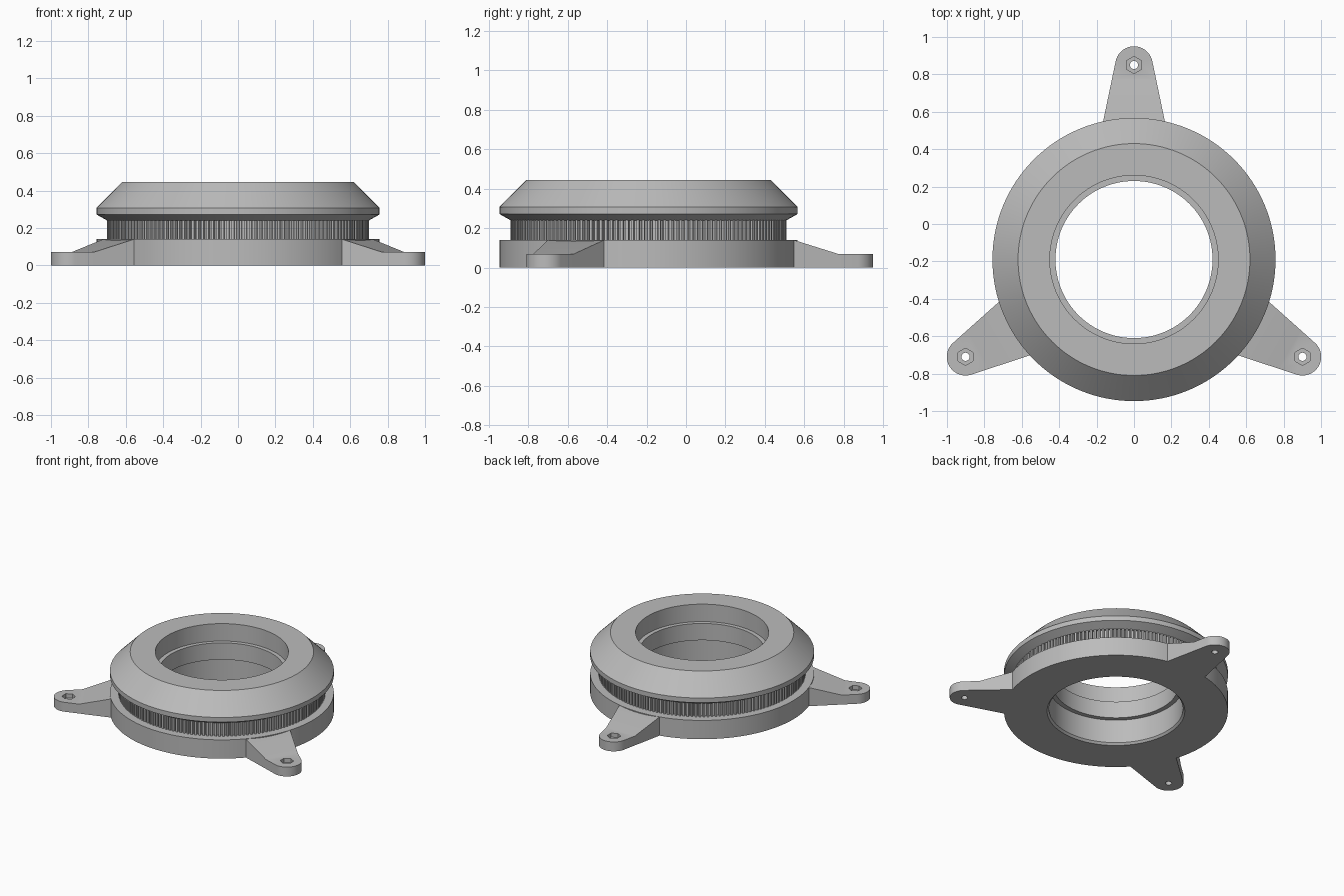
import bpy, bmesh
from math import sin, cos, pi, radians
from mathutils import Matrix

CY = -0.19          # centre of the rings in y
SEG = 128
TEETH = 160

cube = bpy.data.objects.get("Cube")
if cube:
    bpy.data.objects.remove(cube, do_unlink=True)

grey = bpy.data.materials.new("plain grey")
grey.use_nodes = True
colour = (0.5, 0.5, 0.5, 1)
grey.diffuse_color = colour
grey.node_tree.nodes["Principled BSDF"].inputs["Base Color"].default_value = colour


def finish(bm, name, smooth=True):
    bmesh.ops.recalc_face_normals(bm, faces=bm.faces)
    mesh = bpy.data.meshes.new(name)
    bm.to_mesh(mesh)
    bm.free()
    mesh.materials.append(grey)
    ob = bpy.data.objects.new(name, mesh)
    bpy.context.collection.objects.link(ob)
    if smooth:
        shade(ob)
    return ob


def shade(ob):
    bpy.ops.object.select_all(action='DESELECT')
    ob.select_set(True)
    bpy.context.view_layer.objects.active = ob
    bpy.ops.object.shade_smooth_by_angle(angle=radians(25))


def lathe(name, profile):
    """Revolve a closed (radius, height) profile round the ring axis."""
    bm = bmesh.new()
    loops = [[bm.verts.new((r * cos(a), CY + r * sin(a), z)) for r, z in profile]
             for a in (2 * pi * i / SEG for i in range(SEG))]
    n = len(profile)
    for i in range(SEG):
        a, b = loops[i], loops[(i + 1) % SEG]
        for j in range(n):
            k = (j + 1) % n
            bm.faces.new((a[j], b[j], b[k], a[k]))
    return finish(bm, name)


# Base ring, collar and bevelled top, with the stepped bore
lathe("ring_body", [
    (0.466, 0), (0.757, 0), (0.757, 0.14), (0.68, 0.14), (0.68, 0.24),
    (0.70, 0.24), (0.757, 0.272), (0.757, 0.307), (0.62, 0.445), (0.45, 0.445),
    (0.45, 0.315), (0.42, 0.315), (0.42, 0.19), (0.453, 0.19), (0.453, 0.015)])

# Vertical grip teeth round the collar
bm = bmesh.new()
pitch = 2 * pi / TEETH
for i in range(TEETH):
    sides = []
    for z in (0.139, 0.241):
        sides.append([bm.verts.new((r * cos(a), CY + r * sin(a), z))
                      for r, a in ((0.675, pitch * (i - 0.36)), (0.70, pitch * (i - 0.24)),
                                   (0.70, pitch * (i + 0.24)), (0.675, pitch * (i + 0.36)))])
    low, high = sides
    bm.faces.new(low)
    bm.faces.new(high)
    for j in range(4):
        k = (j + 1) % 4
        bm.faces.new((low[j], low[k], high[k], high[j]))
finish(bm, "grip_teeth", smooth=False)

# Mounting lug along +y: sloped web, then a flat rounded tip
TIP, TIP_R, THICK = 1.04, 0.1, 0.07
web = [(0.70, 0.173, 0.139), (0.739, 0.165, 0.139), (0.96, 0.119, THICK)]
arc = [radians(78 - 156 * i / 24) for i in range(25)]
outline = [(w, s, z) for s, w, z in web]
outline += [(TIP_R * sin(a), TIP + TIP_R * cos(a), THICK)
            for a in (radians(102 - 204 * i / 32) for i in range(33))
            if abs(a) <= radians(78.5)]
outline += [(-w, s, z) for s, w, z in reversed(web)]

bm = bmesh.new()
top = [bm.verts.new(p) for p in outline]
low = [bm.verts.new((x, y, 0)) for x, y, z in outline]
n = len(top)
bm.faces.new(low)
bm.faces.new((top[0], top[1], top[-2], top[-1]))
bm.faces.new((top[1], top[2], top[-3], top[-2]))
bm.faces.new(top[2:-2])
for j in range(n):
    k = (j + 1) % n
    bm.faces.new((low[j], low[k], top[k], top[j]))
lug = finish(bm, "mounting_lug_back", smooth=False)


def drill(sides, radius, z0, z1):
    """Cut an upright prism out of the lug tip."""
    bm = bmesh.new()
    place = Matrix.Translation((0, TIP, (z0 + z1) / 2)) @ Matrix.Rotation(pi / 2, 4, 'Z')
    bmesh.ops.create_cone(bm, cap_ends=True, segments=sides, radius1=radius,
                          radius2=radius, depth=z1 - z0, matrix=place)
    # Turn the prism so that one corner points along the lug
    corner = max(bm.verts, key=lambda v: v.co.y)
    if abs(corner.co.x) > 0.001:
        bmesh.ops.rotate(bm, cent=(0, TIP, 0), verts=bm.verts,
                         matrix=Matrix.Rotation(pi / sides, 3, 'Z'))
    cutter = finish(bm, "hole_cutter", smooth=False)
    cutter.hide_render = True
    mod = lug.modifiers.new("hole", 'BOOLEAN')
    mod.operation = 'DIFFERENCE'
    mod.solver = 'EXACT'
    mod.object = cutter
    bpy.context.view_layer.objects.active = lug
    bpy.ops.object.modifier_apply(modifier=mod.name)
    bpy.data.objects.remove(cutter, do_unlink=True)


drill(24, 0.022, -0.05, 0.2)     # bolt hole
drill(6, 0.046, 0.04, 0.2)       # hexagonal nut pocket
shade(lug)

# Three lugs, evenly spaced
lug.location.y = CY
for name, turn in (("mounting_lug_right", 120), ("mounting_lug_left", 240)):
    copy = bpy.data.objects.new(name, lug.data)
    bpy.context.collection.objects.link(copy)
    copy.location.y = CY
    copy.rotation_euler.z = radians(turn)
